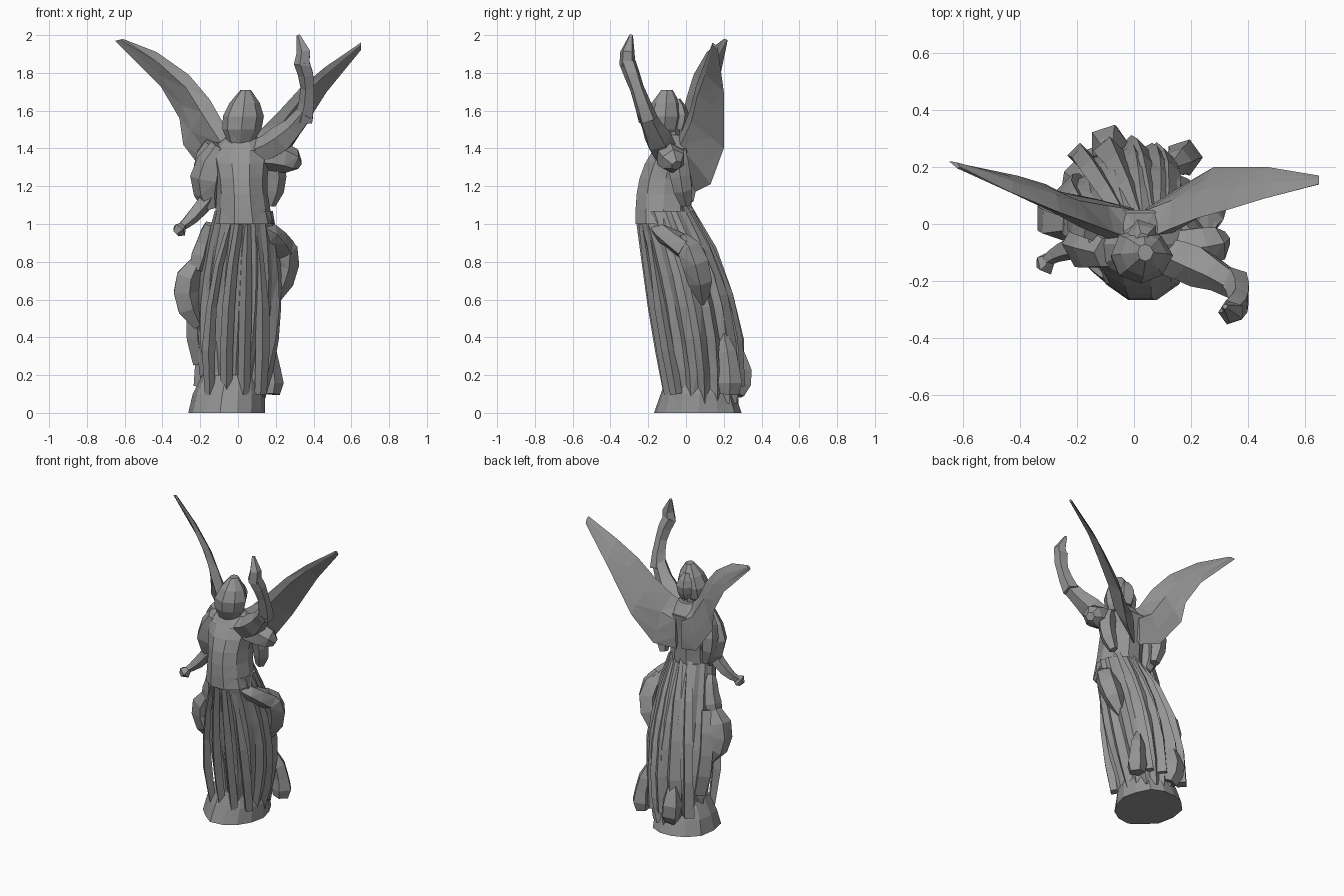
import bpy, bmesh, random
from math import sin, cos, pi, tau
from mathutils import Vector

random.seed(4)
cube = bpy.data.objects.get("Cube")
if cube:
    bpy.data.objects.remove(cube)

GREY = (.3, .3, .3, 1)
stone = bpy.data.materials.new("grey stone")
stone.use_nodes = True
stone.diffuse_color = GREY
stone.node_tree.nodes["Principled BSDF"].inputs["Base Color"].default_value = GREY


def loft(name, rings):
    """Skin a list of equal-length point rings and cap both ends."""
    bm = bmesh.new()
    loops = [[bm.verts.new(point) for point in ring] for ring in rings]
    count = len(loops[0])
    for low, high in zip(loops, loops[1:]):
        for i in range(count):
            j = (i + 1) % count
            bm.faces.new((low[i], low[j], high[j], high[i]))
    bm.faces.new(loops[0][::-1])
    bm.faces.new(loops[-1])
    bmesh.ops.triangulate(bm, faces=bm.faces[:])
    bmesh.ops.recalc_face_normals(bm, faces=bm.faces[:])
    mesh = bpy.data.meshes.new(name)
    bm.to_mesh(mesh)
    bm.free()
    mesh.materials.append(stone)
    obj = bpy.data.objects.new(name, mesh)
    bpy.context.collection.objects.link(obj)


def steps(count):
    """Even parameters from zero to one."""
    return [k / (count - 1) for k in range(count)]


def through(start, middle, end, t):
    """Point on the parabola that passes through three points."""
    start, middle, end = Vector(start), Vector(middle), Vector(end)
    return (start * (1 - t) * (1 - 2 * t) + middle * 4 * t * (1 - t)
            + end * t * (2 * t - 1))


def oval(x, y, z, width, depth, scales):
    """Level oval ring of half sizes width and depth, one scale per point."""
    count = len(scales)
    return [(x + width * s * cos(tau * i / count),
             y + depth * s * sin(tau * i / count), z)
            for i, s in enumerate(scales)]


def tube(name, start, middle, end, sides=5, rough=.1, count=5):
    """Curved limb or fold through three (x, y, z, radius) stations."""
    stations = [through(start, middle, end, t) for t in steps(count)]
    rings = []
    for k, station in enumerate(stations):
        before, after = stations[max(k - 1, 0)], stations[min(k + 1, count - 1)]
        along = (after - before).to_3d().normalized()
        across = along.cross(Vector((0, 1, 0))).normalized()
        outward = along.cross(across)
        radius = station.w * random.uniform(1 - rough, 1 + rough)
        rings.append([station.to_3d() + radius * (
            across * cos(tau * i / sides) + outward * sin(tau * i / sides))
            for i in range(sides)])
    loft(name, rings)


def wing(name, leading, trailing):
    """Blade between leading and trailing edge points, thinning to the tip."""
    rings = []
    for t, lead, trail in zip(steps(len(leading)), leading, trailing):
        lead, trail = Vector(lead), Vector(trail)
        bulge = Vector((0, .06 * (1 - t) + .01, 0))
        rings.append([lead, lead.lerp(trail, .3) - bulge,
                      lead.lerp(trail, .7) - bulge / 3, trail,
                      lead.lerp(trail, .7) + bulge / 2,
                      lead.lerp(trail, .3) + bulge])
    loft(name, rings)


# rocky base
rock = [random.uniform(.93, 1.1) for _ in range(14)]
loft("base", [oval(-.05 + .02 * t, .07, .2 * t, .2 - .05 * t * t, .24 - .07 * t, rock)
              for t in steps(3)])

# pleated gown from hem to waist, leaning forward as it rises
folds = [random.uniform(.08, .22) if i % 2 else random.uniform(-.04, .04)
         for i in range(32)]
rings = []
for t in steps(7):
    pleats = [1.02 - fold * (1 - .7 * t) + .04 * (1 - t) * sin(i * 2 + t * 9)
              for i, fold in enumerate(folds)]
    rings.append(oval(.05 * t - .02, .1 - .21 * t * t, .05 + 1.02 * t,
                      .15 + .07 * sin(pi * t), .18 + .04 * sin(pi * t) - .03 * t, pleats))
loft("gown", rings)

# bodice, with shoulders sloping to the neck
even = [1] * 10
loft("bodice", [oval(.03 - .02 * t, .06 * t ** 3 - .12, 1 + .4 * t,
                     .16 - .03 * sin(pi * t) + .01 * t, .155 - .04 * t ** 3, even)
                for t in steps(6)])
loft("shoulders", [oval(.02, -.07, 1.39 + .08 * t, .17 - .1 * t,
                        .12 - .05 * t, even) for t in steps(3)])
loft("neck", [oval(.03, -.09, 1.4 + .15 * t, .06, .06, even) for t in steps(2)])

# head with gathered hair behind it
skull = [random.uniform(.94, 1.06) for _ in range(8)]
loft("head", [oval(.01 + .03 * t, -.12 + .02 * t, 1.43 + .28 * t,
                   .11 * sin(pi * (.2 + .72 * t)), .1 * sin(pi * (.15 + .75 * t)), skull)
              for t in steps(5)])
tube("hair_knot", (.03, -.05, 1.5, .04), (.03, -.04, 1.58, .06), (.03, -.05, 1.66, .02))

# wings
wing("right_wing",
     [(0, -.05, 1.45), (-.07, -.03, 1.52), (-.15, 0, 1.66),
      (-.26, .04, 1.79), (-.43, .11, 1.91), (-.61, .2, 1.98)],
     [(0, .05, 1.18), (-.14, .09, 1.22), (-.29, .12, 1.42),
      (-.31, .14, 1.56), (-.41, .17, 1.73), (-.65, .22, 1.97)])
wing("left_wing",
     [(.05, -.05, 1.45), (.12, -.02, 1.5), (.22, .02, 1.6),
      (.33, .05, 1.72), (.46, .09, 1.83), (.65, .14, 1.96)],
     [(.04, .05, 1.17), (.16, .13, 1.21), (.28, .2, 1.4),
      (.4, .2, 1.59), (.47, .2, 1.7), (.65, .17, 1.92)])

# lowered right arm with a full sleeve
tube("right_sleeve", (-.09, -.1, 1.41, .06), (-.16, -.07, 1.24, .09),
     (-.14, -.06, 1.08, .04), sides=6)
tube("right_back_sleeve", (-.15, -.03, 1.43, .03), (-.19, .01, 1.3, .06),
     (-.16, .01, 1.12, .03))
tube("right_forearm", (-.15, -.07, 1.15, .05), (-.24, -.09, 1.04, .04),
     (-.31, -.13, .98, .02))
tube("right_hand", (-.29, -.12, .99, .02), (-.31, -.14, .97, .04), (-.33, -.14, .95, .02),
     count=3)

# raised left arm with a hanging sleeve
tube("left_upper_arm", (.1, -.11, 1.38, .06), (.23, -.15, 1.45, .07),
     (.36, -.22, 1.59, .05))
tube("left_forearm", (.35, -.2, 1.55, .05), (.37, -.26, 1.72, .04),
     (.34, -.31, 1.86, .045))
tube("left_hand", (.34, -.31, 1.84, .045), (.35, -.31, 1.91, .04), (.32, -.29, 2, .01),
     count=3, rough=0)
tube("left_sleeve", (.1, -.09, 1.36, .07), (.24, -.08, 1.35, .08),
     (.32, -.05, 1.31, .03), sides=6)
tube("left_sleeve_tail", (.17, -.05, 1.38, .06), (.2, -.03, 1.25, .06),
     (.17, 0, 1.1, .03))

# gathered cloth swags on the hips
tube("left_swag_front", (.06, -.19, 1, .03), (.17, -.12, .95, .05), (.24, 0, .87, .07))
tube("left_swag", (.22, -.03, .92, .05), (.25, .05, .79, .08), (.18, .09, .58, .03))
tube("right_swag_front", (-.15, -.06, 1, .03), (-.18, -.02, .9, .05),
     (-.22, 0, .76, .05))
tube("right_swag", (-.22, 0, .8, .04), (-.28, .02, .64, .075), (-.21, .05, .46, .03))
tube("right_side_fold", (-.18, .04, .8, .04), (-.22, .1, .53, .06),
     (-.19, .13, .26, .05), sides=4)

# long folds sweeping from waist to hem
for k in range(4):
    x = .09 * k - .16
    middle = sin(pi * (k + .7) / 4)
    back, front = .04 * middle, .05 * middle
    tube(f"back_fold_{k + 1}", (x / 2 + .06, back - .03, 1.1, .02),
         (x + .01, .17 + back, .62, .04), (x - .03, .22 + back, .14, .05),
         sides=4, rough=.2)
    tube(f"front_fold_{k + 1}", (x / 2 + .04, -.19 - front, 1, .02),
         (x + .02, -.12 - front, .56, .03), (x + .01, -.04 - front, .1, .03),
         sides=4, rough=.2)

# bunched cloth at the hem
tube("left_hem_bundle", (.13, .2, .42, .02), (.17, .23, .23, .06), (.17, .23, .1, .05))
tube("back_hem_bundle", (-.08, .24, .4, .02), (-.09, .28, .22, .07), (-.07, .26, .1, .05))
